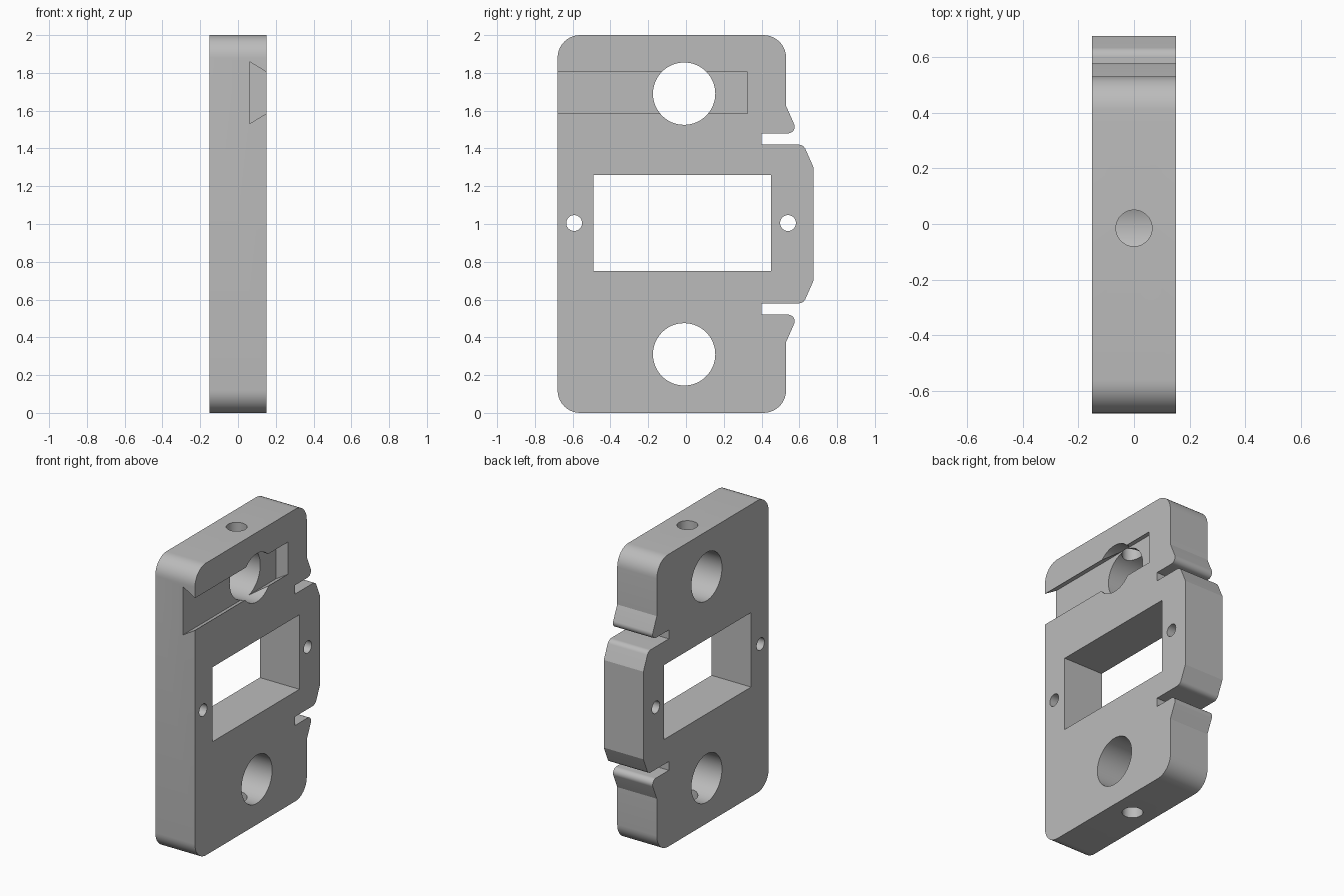
import bpy, bmesh, math
from mathutils import Vector

cube = bpy.data.objects.get("Cube")
if cube:
    bpy.data.objects.remove(cube, do_unlink=True)

HALF = 0.15  # half thickness of the plate

grey = bpy.data.materials.new("plain grey")
grey.use_nodes = True
COLOUR = (0.5, 0.5, 0.5, 1)
grey.diffuse_color = COLOUR
grey.node_tree.nodes["Principled BSDF"].inputs["Base Color"].default_value = COLOUR


def rounded(corners, steps=10):
    """Turn (u, v, radius) corners into a polygon with filleted corners."""
    out = []
    n = len(corners)
    for i, (u, v, r) in enumerate(corners):
        p = Vector((u, v))
        if r == 0:
            out.append(p)
            continue
        a = (Vector(corners[i - 1][:2]) - p).normalized()
        b = (Vector(corners[(i + 1) % n][:2]) - p).normalized()
        half = a.angle(b) / 2
        centre = p + (a + b).normalized() * (r / math.sin(half))
        start = p + a * (r / math.tan(half)) - centre
        end = p + b * (r / math.tan(half)) - centre
        sweep = start.angle(end)
        for k in range(steps + 1):
            t = k / steps
            out.append(centre + (start * math.sin((1 - t) * sweep)
                                 + end * math.sin(t * sweep)) / math.sin(sweep))
    return out


def circle(u, v, r, n=64):
    return [(u + r * math.cos(math.tau * k / n), v + r * math.sin(math.tau * k / n))
            for k in range(n)]


def rectangle(u0, u1, v0, v1):
    return [(u0, v0), (u1, v0), (u1, v1), (u0, v1)]


def prism(name, outline, axis, low, high):
    """Extrude an outline along an axis; the other two axes keep their order."""
    def place(p, d):
        c = list(p)
        c.insert("xyz".index(axis), d)
        return c
    bm = bmesh.new()
    face = bm.faces.new([bm.verts.new(place(p, low)) for p in outline])
    ext = bmesh.ops.extrude_face_region(bm, geom=[face])
    shift = Vector(place((0, 0), high - low))
    bmesh.ops.translate(bm, vec=shift,
                        verts=[g for g in ext["geom"] if isinstance(g, bmesh.types.BMVert)])
    bmesh.ops.recalc_face_normals(bm, faces=bm.faces)
    mesh = bpy.data.meshes.new(name)
    bm.to_mesh(mesh)
    bm.free()
    mesh.materials.append(grey)
    obj = bpy.data.objects.new(name, mesh)
    bpy.context.collection.objects.link(obj)
    return obj


# Plate outline: lower half of the profile, mirrored about mid height
lower = [(-0.68, 0, 0.12), (0.53, 0, 0.12), (0.53, 0.375, 0),
         (0.594, 0.52, 0.035), (0.40, 0.52, 0), (0.40, 0.58, 0),
         (0.622, 0.58, 0.04), (0.675, 0.70, 0)]
upper = [(y, 2 - z, r) for y, z, r in reversed(lower)]
plate = prism("mounting_plate", rounded(lower + upper), "x", -HALF, HALF)

# Cutters: window, pin holes, large bores, end bores, dovetail slot
cutters = [prism("window_cutter", rectangle(-0.49, 0.45, 0.75, 1.26), "x", -0.3, 0.3)]
for y in (-0.592, 0.54):
    cutters.append(prism("pin_hole_cutter", circle(y, 1.005, 0.042, 32), "x", -0.3, 0.3))
for z, end in ((0.31, -0.1), (1.69, 2.1)):
    cutters.append(prism("large_bore_cutter", circle(-0.01, z, 0.165), "x", -0.3, 0.3))
    cutters.append(prism("end_bore_cutter", circle(0, -0.015, 0.065, 48), "z",
                         min(z, end), max(z, end)))
dovetail = [(0.06, 1.53), (0.06, 1.86), (0.24, 1.75), (0.24, 1.64)]
cutters.append(prism("dovetail_cutter", dovetail, "y", -0.9, 0.325))

bpy.ops.object.select_all(action="DESELECT")
bpy.context.view_layer.objects.active = plate
plate.select_set(True)
for cutter in cutters:
    cutter.hide_render = True
    mod = plate.modifiers.new("cut", "BOOLEAN")
    mod.operation = "DIFFERENCE"
    mod.solver = "EXACT"
    mod.object = cutter
    bpy.ops.object.modifier_apply(modifier=mod.name)
    bpy.data.objects.remove(cutter, do_unlink=True)

bpy.ops.object.shade_smooth_by_angle(angle=math.radians(20))
